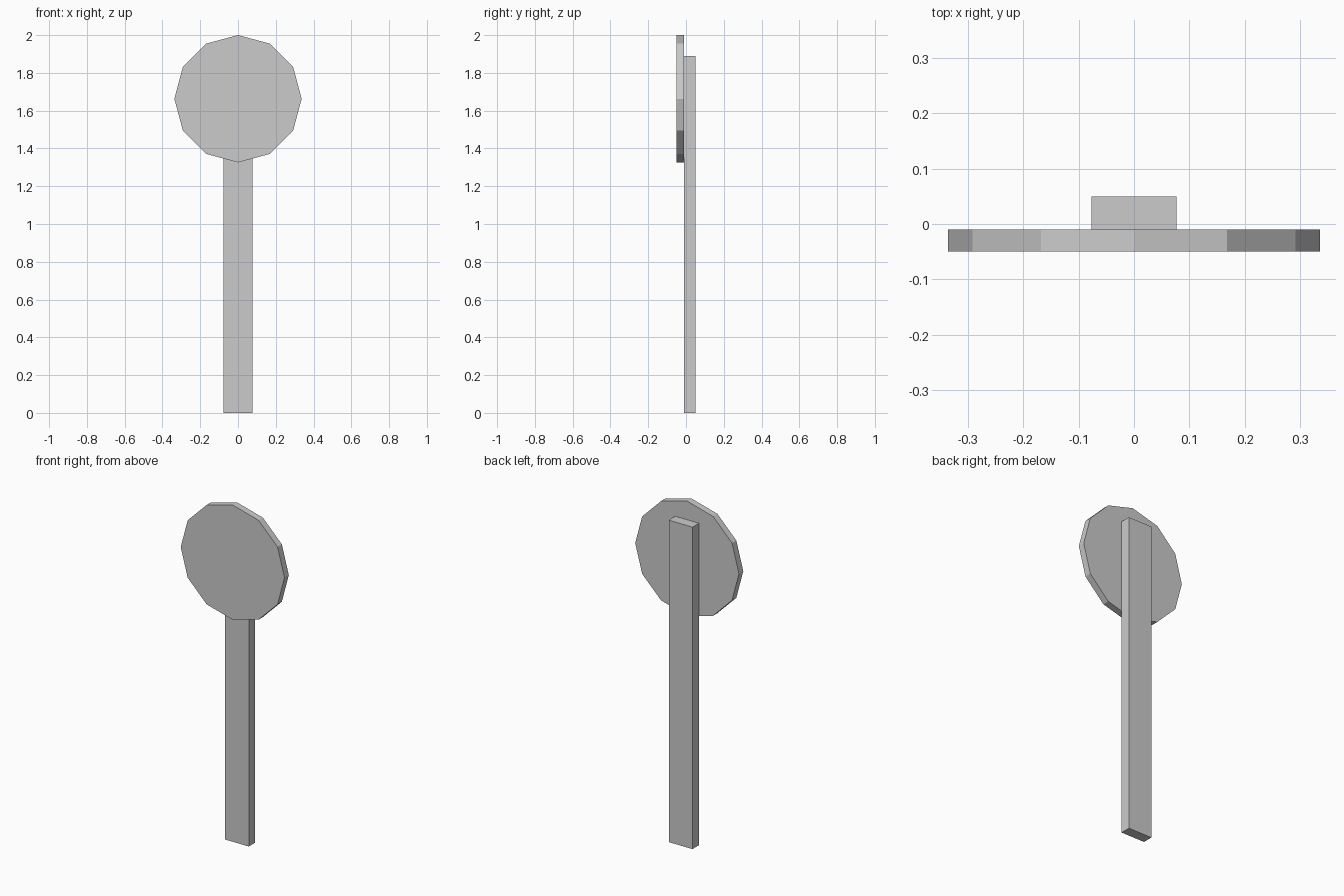
import bpy
from math import pi

if "Cube" in bpy.data.objects:
    bpy.data.objects.remove(bpy.data.objects["Cube"])

# Rectangular post, standing behind the disc
bpy.ops.mesh.primitive_cube_add(size=1, location=(0, 0.02, 0.945))
post = bpy.context.object
post.name = "post"
post.scale = (0.154, 0.06, 1.89)
bpy.ops.object.transform_apply(location=False, rotation=False, scale=True)

# Twelve-sided sign disc, facing front with a corner at the top
bpy.ops.mesh.primitive_cylinder_add(vertices=12, radius=0.337, depth=0.04,
                                    location=(0, -0.03, 1.663),
                                    rotation=(pi / 2, 0, 0))
bpy.context.object.name = "sign_disc"
